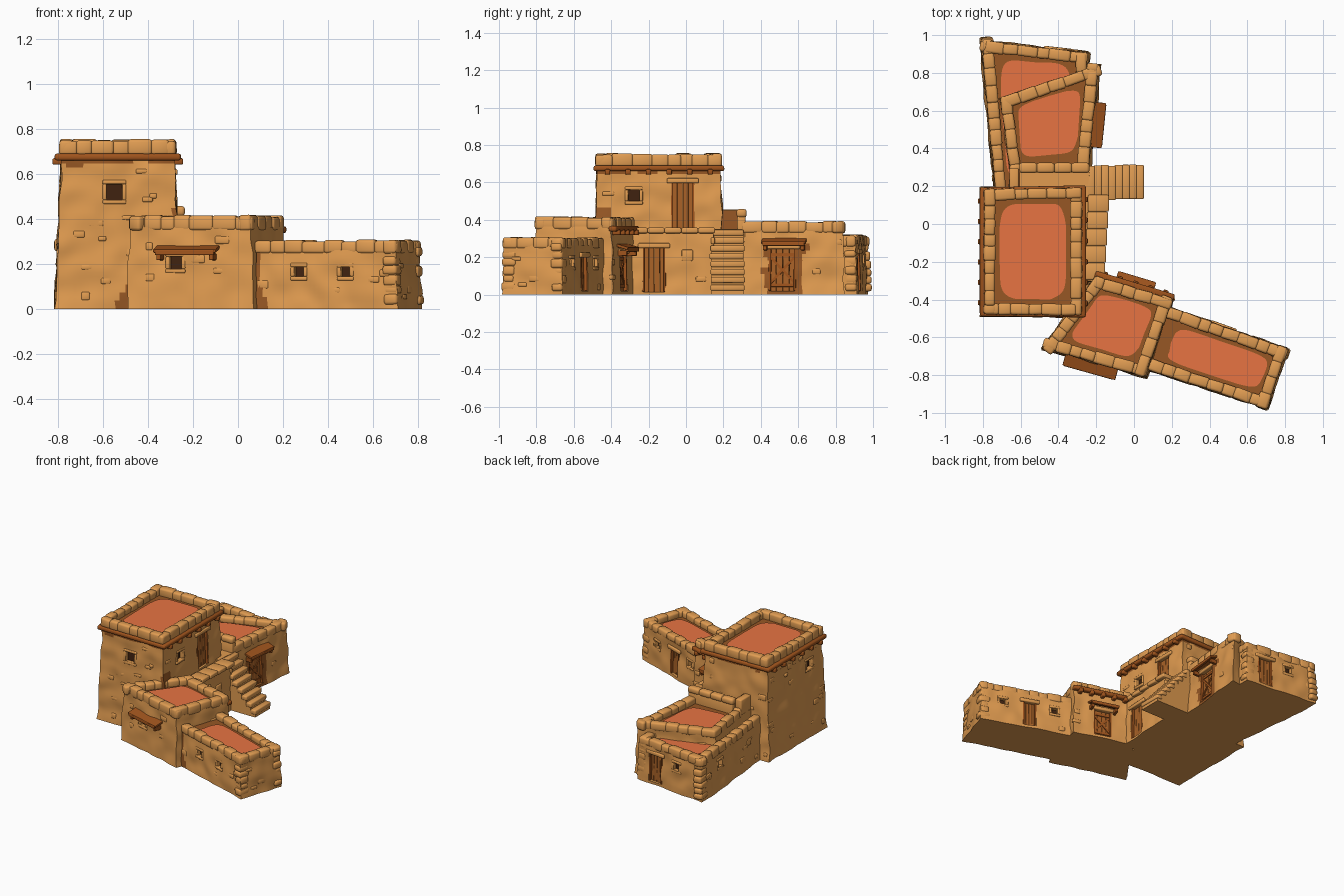
import bpy, bmesh, math, random
from mathutils import Vector, Matrix, noise

if "Cube" in bpy.data.objects:
    bpy.data.objects.remove(bpy.data.objects["Cube"])
random.seed(4)

def material(name, rgb):
    m = bpy.data.materials.new(name)
    m.diffuse_color = (*rgb, 1)
    m.use_nodes = True
    m.node_tree.nodes["Principled BSDF"].inputs["Base Color"].default_value = m.diffuse_color
    return m

SAND = material("sand_plaster", (0.75, 0.33, 0.08))
STONE = material("pale_stone", (0.75, 0.335, 0.085))
CLAY = material("red_clay", (0.80, 0.175, 0.055))
DIRT = material("brown_dirt", (0.31, 0.097, 0.018))
WOOD = material("dark_wood", (0.35, 0.088, 0.012))
DOOR = material("door_wood", (0.39, 0.12, 0.02))
DARK = material("dark_opening", (0.05, 0.016, 0.005))
parts = {}

def add_box(name, mat, bevel, M, loc, size, tilt=None):
    """Queue one box for a named part."""
    X = M @ Matrix.Translation(loc)
    if tilt:
        X = X @ Matrix.Rotation(tilt[0], 4, tilt[1])
    parts.setdefault((name, mat, bevel), []).append(X @ Matrix.Diagonal((*size, 1)))

def link(name, bm, mats):
    me = bpy.data.meshes.new(name)
    bmesh.ops.recalc_face_normals(bm, faces=bm.faces)
    bm.to_mesh(me)
    bm.free()
    for m in mats:
        me.materials.append(m)
    ob = bpy.data.objects.new(name, me)
    bpy.context.collection.objects.link(ob)
    return ob

def boxes_mesh(name, mats, matrices):
    bm = bmesh.new()
    for X in matrices:
        bmesh.ops.create_cube(bm, size=1, matrix=X)
    return link(name, bm, mats)

class Block:
    """Tapered four-sided building volume; corners run counter-clockwise."""
    def __init__(self, name, top, h, taper=0.015, roof=True, stain=None):
        self.name, self.h, self.roof, self.stain = name, h, roof, stain
        self.top = [Vector((x, y, h)) for x, y in top]
        c = sum(self.top, Vector()) / 4
        self.bot = [Vector((p.x + math.copysign(taper, p.x - c.x), p.y + math.copysign(taper * 0.6, p.y - c.y), 0)) for p in self.top]
        self.cuts, self.taken = [], []

    def point(self, s, u, z):
        n = (s + 1) % 4
        return self.bot[s].lerp(self.bot[n], u).lerp(self.top[s].lerp(self.top[n], u), z / self.h)

    def length(self, s):
        return (self.top[(s + 1) % 4] - self.top[s]).length

    def frame(self, s, u, z):
        """Local axes on a wall: x along, y inward, z up."""
        x = (self.top[(s + 1) % 4] - self.top[s]).normalized()
        y = (self.point(s, u, self.h) - self.point(s, u, 0)).cross(x).normalized()
        M = Matrix((x, y, x.cross(y))).transposed().to_4x4()
        M.translation = self.point(s, u, z)
        return M

    def recess(self, s, u, z, w, hh, depth):
        M = self.frame(s, u, z)
        self.cuts.append(M @ Matrix.Diagonal((w, depth * 2, hh, 1)))
        self.taken.append((s, u, z, max(w, hh)))
        return M

    def window(self, s, u, z, w=0.05, depth=0.03):
        M = self.recess(s, u, z, w, w, depth)
        add_box("window_openings", DARK, 0, M, (0, depth - 0.002, 0), (w, 0.006, w))
        for sg in (-1, 1):
            add_box("window_surrounds", SAND, 0.005, M, (0, 0.003, sg * (w / 2 + 0.009)), (w + 0.036, 0.018, 0.018))
            add_box("window_surrounds", SAND, 0.005, M, (sg * (w / 2 + 0.009), 0.003, 0), (0.018, 0.016, w))

    def door(self, s, u, z0, w, hh, brace=False):
        M = self.recess(s, u, z0 + hh / 2, w, hh, 0.03)
        for i in range(4):
            add_box("door_planks", DOOR, 0.002, M, ((i - 1.5) * w / 4, 0.024, 0), (w / 4 - 0.001, 0.012, hh))
        for sg in (-1, 1):
            add_box("door_posts", WOOD, 0.003, M, (sg * w * 0.48, 0.012, 0), (0.012, 0.024, hh))
            if brace:
                add_box("door_braces", WOOD, 0, M, (0, 0.016, sg * hh * 0.36), (w, 0.008, 0.018))
                add_box("door_braces", WOOD, 0, M, (0, 0.016, 0), (math.hypot(w, hh * 0.62) * 0.95, 0.008, 0.014),
                        (sg * math.atan2(hh * 0.66, w), 'Y'))
        add_box("door_lintels", SAND, 0.006, M, (0, 0.002, hh / 2 + 0.012), (w + 0.05, 0.028, 0.026))

    def awning(self, s, u, z, w):
        M = self.frame(s, u, z)
        add_box("awnings", WOOD, 0.004, M, (0, -0.025, 0), (w, 0.07, 0.016), (0.3, 'X'))
        add_box("awnings", WOOD, 0.004, M, (0, -0.052, -0.016), (w * 0.94, 0.018, 0.022))
        for sg in (-1, 1):
            add_box("awnings", WOOD, 0.004, M, (sg * w * 0.42, -0.02, -0.034), (0.02, 0.06, 0.03))

    def log(self, s, z, stubs, y=-0.008, extra=0.02):
        """Horizontal beam with the joist ends below it."""
        M, L = self.frame(s, 0.5, z), self.length(s)
        add_box("roof_beams", WOOD, 0.01, M, (0, y, 0), (L + extra, 0.045, 0.03))
        for i in range(stubs):
            add_box("joist_ends", WOOD, 0.006, M, ((i + 0.5) / stubs * L - L / 2, -0.014, -0.02), (0.028, 0.05, 0.028))

    def parapet(self, sides, height, inset=0.024):
        for s in sides:
            L, t = self.length(s), -0.004
            while t < L - 0.02:
                d = min(random.uniform(0.06, 0.11), L + 0.004 - t)
                hh = height + random.uniform(-0.006, 0.005)
                M = self.frame(s, (t + d / 2) / L, self.h)
                add_box(self.name + "_parapet", STONE, 0.013, M, (0, inset, hh / 2 - 0.008),
                        (d + 0.008, random.uniform(0.054, 0.064), hh + 0.016), (random.uniform(-.05, .05), 'Z'))
                t += d

    def stones(self, density):
        """Slightly raised stones showing through the plaster."""
        for s in range(4):
            for _ in range(int(self.length(s) * self.h * density)):
                u, z = random.uniform(0.05, 0.95), random.uniform(0.04, self.h - 0.05)
                near = [k for k, a, b, w in self.taken if k == s and abs(u - a) * self.length(s) < w * 0.5 + 0.06 and abs(z - b) < w * 0.5 + 0.05]
                if not near:
                    add_box(self.name + "_wall_stones", SAND, 0.006, self.frame(s, u, z), (0, 0.007, 0),
                            (random.uniform(0.03, 0.07), 0.02, random.uniform(0.02, 0.04)))

    def quoins(self, s):
        """Stacked corner stones at the start of a side."""
        z = 0.02
        while z < self.h - 0.02:
            d = random.uniform(0.035, 0.05)
            add_box(self.name + "_corner_stones", SAND, 0.012, self.frame(s, 0, z + d / 2), (0.03, 0.03, 0),
                    (random.uniform(0.06, 0.09), random.uniform(0.06, 0.07), d))
            z += d

    def build(self):
        # Uneven plaster walls
        bm, rows, grid = bmesh.new(), round(self.h / 0.018), []
        ring = [(s, i / n) for s in range(4) for n in [round(self.length(s) / 0.02)] for i in range(n)]
        for r in range(rows + 1):
            ps = [self.point(s, u, self.h * r / rows) for s, u in ring]
            ds = [noise.noise_vector(p * 10) * 0.011 for p in ps]
            grid.append([bm.verts.new((p.x + d.x, p.y + d.y, p.z)) for p, d in zip(ps, ds)])
        for a, b in zip(grid, grid[1:]):
            for i in range(len(ring)):
                bm.faces.new((a[i - 1], a[i], b[i], b[i - 1]))
        bm.faces.new(grid[0][::-1])
        bm.faces.new(grid[-1])
        ob = link(self.name + "_walls", bm, [SAND, DIRT])
        # Door and window recesses
        if self.cuts:
            cutter = boxes_mesh(self.name + "_cutter", [], self.cuts)
            cutter.hide_render = True
            mod = ob.modifiers.new("recesses", 'BOOLEAN')
            mod.operation, mod.solver, mod.object = 'DIFFERENCE', 'EXACT', cutter
            me = bpy.data.meshes.new_from_object(ob.evaluated_get(bpy.context.evaluated_depsgraph_get()))
            ob.modifiers.clear()
            ob.data = me
            bpy.data.objects.remove(cutter)
        # Brown roof margins and weathered seams
        for f in ob.data.polygons:
            c = f.center
            top = self.roof and f.normal.z > 0.9 and c.z > self.h - 0.01
            f.material_index = int(top or bool(self.stain and f.normal.z > -0.5 and self.stain(c)))
        bpy.ops.object.select_all(action='DESELECT')
        ob.select_set(True)
        bpy.context.view_layer.objects.active = ob
        bpy.ops.object.shade_smooth_by_angle(angle=math.radians(40))
        # Rounded clay patch on the roof
        if self.roof:
            a, b, c, d = self.top
            kx, ky = (1 - 0.3 / (self.length(s) + self.length(s + 2)) for s in (0, 1))
            bm, vs = bmesh.new(), []
            for i in range(40):
                t = i * math.tau / 40
                sx, sy = (math.copysign(abs(v) ** 0.35, v) for v in (math.cos(t), math.sin(t)))
                wob = 1 + 0.05 * noise.noise(Vector((sx * 2, sy * 2, self.h * 9)))
                u, v = 0.5 + 0.5 * kx * sx * wob, 0.5 + 0.5 * ky * sy * wob
                vs.append(bm.verts.new(a.lerp(b, u).lerp(d.lerp(c, u), v) - Vector((0, 0, 0.002))))
            ext = bmesh.ops.extrude_face_region(bm, geom=[bm.faces.new(vs)])
            bmesh.ops.translate(bm, vec=(0, 0, 0.007), verts=[e for e in ext["geom"] if isinstance(e, bmesh.types.BMVert)])
            link(self.name + "_roof_clay", bm, [CLAY])

# Building volumes
tower = Block("tower", [(-0.785, -0.47), (-0.285, -0.475), (-0.285, 0.185), (-0.785, 0.175)], 0.70, 0.03,
              stain=lambda c: c.z > 0.645 + 0.03 * noise.noise(c * 12) or (c.x > -0.56 and c.y < -0.4 and c.z < 0.13 * (c.x + 0.56) / 0.08))
middle = Block("middle_house", [(-0.48, -0.655), (0.055, -0.805), (0.2, -0.4), (-0.2, -0.28)], 0.365)
low = Block("low_house", [(0.08, -0.77), (0.70, -0.975), (0.81, -0.665), (0.18, -0.44)], 0.262, 0.01,
            stain=lambda c: c.y < -0.7 and c.x < 0.135 - 0.18 * c.z + 0.03 * noise.noise(c * 15))
rear = Block("rear_house", [(-0.73, 0.15), (-0.28, 0.2), (-0.25, 0.905), (-0.805, 0.968)], 0.272, 0.012)
upper = Block("upper_house", [(-0.655, 0.28), (-0.245, 0.30), (-0.19, 0.84), (-0.705, 0.665)], 0.345,
              stain=lambda c: c.x > -0.3 and abs(c.y - 0.52) < 0.1 + 0.06 * noise.noise(c * 14) and c.z < 0.27)
terrace = Block("terrace", [(-0.55, -0.3), (-0.18, -0.3), (-0.16, 0.15), (-0.55, 0.15)], 0.34, 0.01, False)
landing = Block("landing", [(-0.66, 0.13), (-0.24, 0.13), (-0.24, 0.31), (-0.66, 0.31)], 0.35, 0.0, False)

# Doors, windows and awnings
for b, s, u, z, w in ((tower, 0, 0.47, 0.52, 0.07), (tower, 1, 0.3, 0.53, 0.06), (tower, 3, 0.75, 0.53, 0.06),
                      (middle, 0, 0.38, 0.205, 0.055), (low, 0, 0.31, 0.165, 0.042), (low, 0, 0.64, 0.165, 0.042),
                      (low, 2, 0.24, 0.17, 0.042), (low, 2, 0.8, 0.17, 0.042), (rear, 2, 0.6, 0.19, 0.05), (rear, 3, 0.3, 0.19, 0.045)):
    b.window(s, u, z, w)
add_box("blind_window", SAND, 0.006, terrace.frame(1, 0.68, 0.21), (0, 0.002, 0), (0.06, 0.02, 0.06))
for b, s, u, z, w, h, brace in ((tower, 1, 0.69, 0.352, 0.12, 0.245, False), (middle, 2, 0.5, 0.02, 0.13, 0.2, True),
                                (low, 2, 0.53, 0.02, 0.09, 0.18, False), (rear, 2, 0.27, 0.02, 0.11, 0.2, False),
                                (upper, 1, 0.4, 0.02, 0.14, 0.225, True), (terrace, 1, 0.29, 0.015, 0.12, 0.235, False)):
    b.door(s, u, z, w, h, brace)
for b, s, u, z, w in ((middle, 0, 0.48, 0.265, 0.29), (middle, 2, 0.5, 0.255, 0.21), (upper, 1, 0.42, 0.285, 0.24)):
    b.awning(s, u, z, w)

# Parapets, beams and corner stones
for b, sides, h in ((tower, range(4), 0.052), (middle, range(4), 0.05), (low, (0, 1, 2), 0.042), (rear, (1, 2, 3), 0.045), (upper, (1, 2, 3), 0.045)):
    b.parapet(sides, h, 0.02 if b is tower else 0.026)
for side in range(4):
    tower.log(side, 0.675, *((6, -0.008, 0.02) if side % 2 else (0, 0.004, 0.06)))
middle.log(2, 0.352, 5)
for b, s in ((low, 1), (low, 2), (rear, 2), (rear, 3)):
    b.quoins(s)
for b in (tower, middle, low, rear, upper, terrace, landing):
    b.stones(45)
    b.build()

# Raised wall between the landing and the upper house, with its side wall
I = Matrix.Identity(4)
add_box("landing_wall", SAND, 0.008, I, (-0.42, 0.296, 0.36), (0.36, 0.045, 0.12))
for i in range(4):
    add_box("landing_wall_caps", STONE, 0.014, I, (-0.56 + i * 0.092, 0.297, 0.435), (0.096, 0.055, 0.045))
add_box("landing_side_wall", SAND, 0.008, I, (-0.635, 0.23, 0.4), (0.05, 0.13, 0.11))
add_box("landing_side_stain", DIRT, 0, I, (-0.608, 0.23, 0.4), (0.008, 0.12, 0.1))
# Terrace slabs
for i in range(5):
    add_box("terrace_edge", STONE, 0.007, I, (-0.208 + i * 0.005, -0.25 + i * 0.09, 0.343), (0.11, 0.09, 0.03))
# Stairs down from the landing
for i in range(8):
    x, z = -0.25 + i * 0.037, 0.345 - i * 0.042
    add_box("stair_core", SAND, 0, I, (x + 0.018, 0.222, (z - 0.02) / 2), (0.037, 0.17, z - 0.02))
    add_box("stair_treads", STONE, 0.007, I, (x + 0.021, 0.22 + random.uniform(-0.004, 0.004), z - 0.014), (0.044, 0.182, 0.032))

# Turn every queued part into an object
for (name, mat, bevel), matrices in parts.items():
    ob = boxes_mesh(name, [mat], matrices)
    if bevel:
        mod = ob.modifiers.new("rounded_edges", 'BEVEL')
        mod.width, mod.segments, mod.use_clamp_overlap = bevel, 2, False
        for f in ob.data.polygons:
            f.use_smooth = bevel > 0.004
